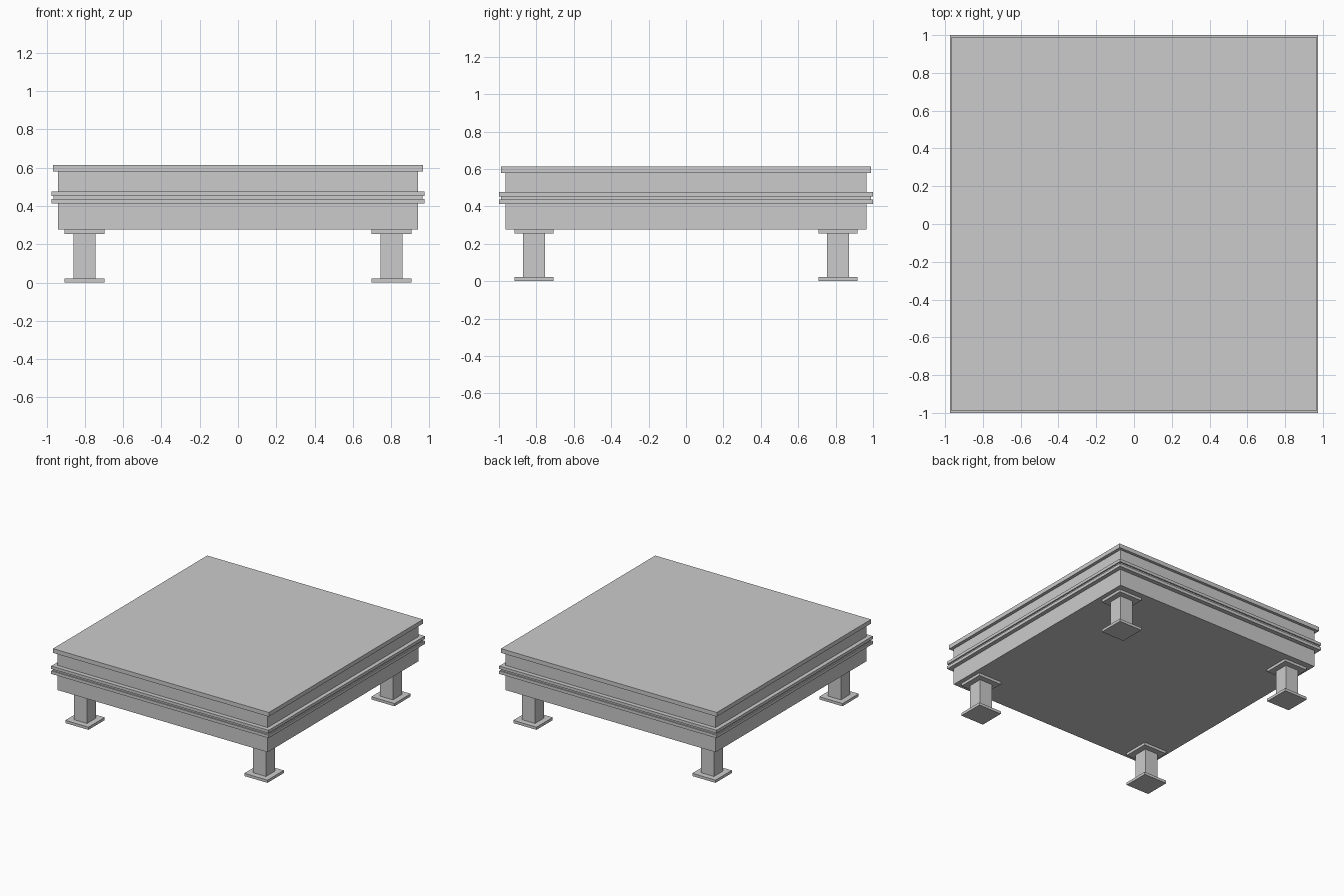
import bpy

if "Cube" in bpy.data.objects:
    bpy.data.objects.remove(bpy.data.objects["Cube"])


def box(name, hx, hy, z0, z1, x=0.0, y=0.0):
    """Box given by half sizes in x and y and a z range."""
    bpy.ops.mesh.primitive_cube_add(size=2, location=(x, y, (z0 + z1) / 2))
    ob = bpy.context.object
    ob.name = name
    ob.scale = (hx, hy, (z1 - z0) / 2)
    bpy.ops.object.transform_apply(location=False, rotation=False, scale=True)
    return ob


# Platform: stacked layers (name, half x, half y, bottom, top)
for layer in (
    ("lower_body", 0.942, 0.965, 0.276, 0.412),
    ("lower_flange", 0.975, 1.0, 0.412, 0.437),
    ("flange_gasket", 0.965, 0.99, 0.437, 0.452),
    ("upper_flange", 0.975, 1.0, 0.452, 0.476),
    ("upper_body", 0.942, 0.965, 0.476, 0.580),
    ("top_plate", 0.968, 0.988, 0.580, 0.614),
):
    box(*layer)

# Four legs, each a square column between two plates
for side, sx in (("left", -1), ("right", 1)):
    for end, sy in (("front", -1), ("back", 1)):
        leg = f"{end}_{side}_leg"
        x, y = sx * 0.803, sy * 0.813
        box(leg + "_foot_plate", 0.104, 0.104, 0.0, 0.022, x, y)
        box(leg + "_column", 0.058, 0.058, 0.022, 0.254, x, y)
        box(leg + "_mounting_plate", 0.104, 0.104, 0.254, 0.276, x, y)
